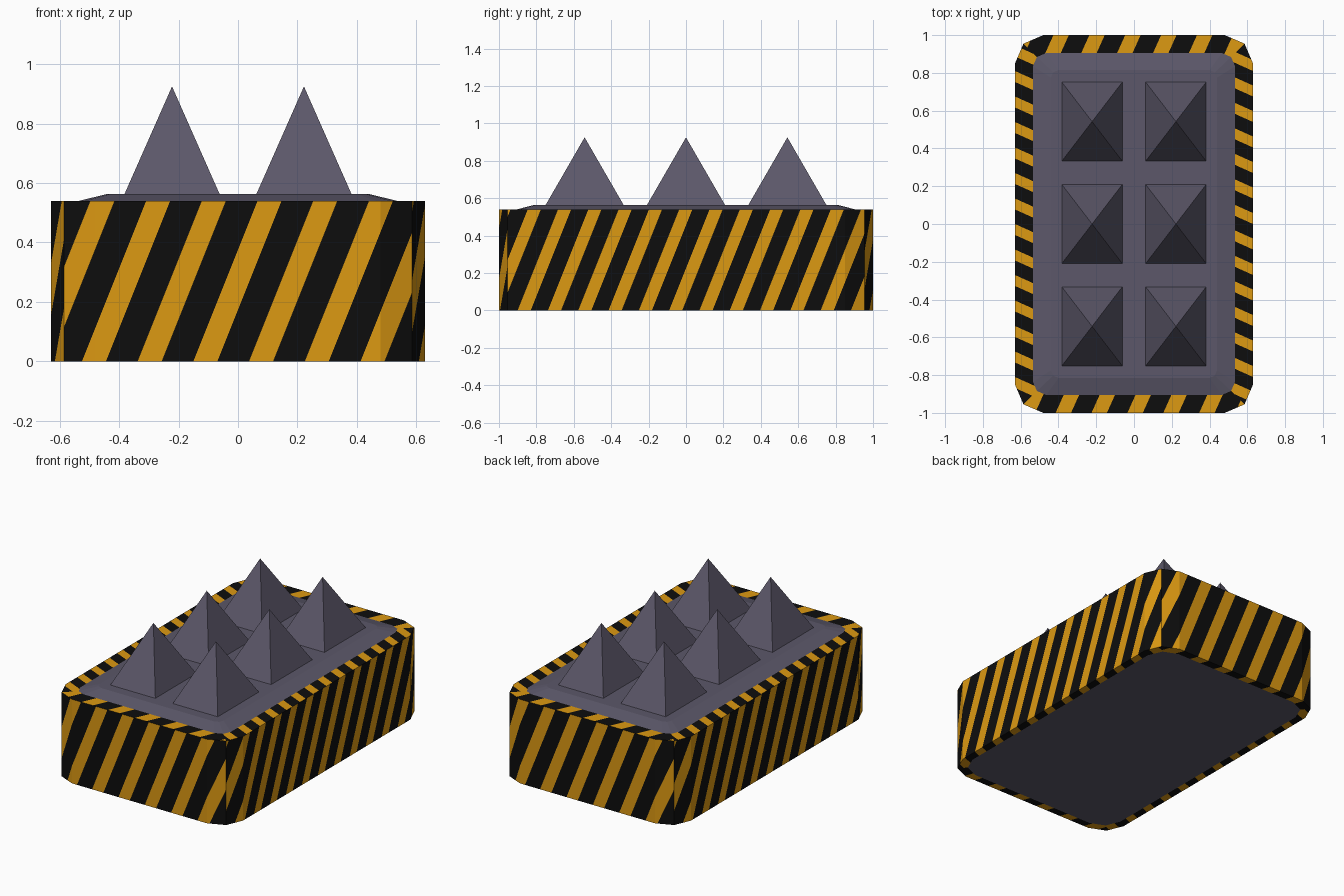
import bpy, bmesh, math
from mathutils import Vector, Matrix

if "Cube" in bpy.data.objects:
    bpy.data.objects.remove(bpy.data.objects["Cube"], do_unlink=True)


def material(name, color):
    m = bpy.data.materials.new(name)
    m.diffuse_color = (*color, 1)
    m.use_nodes = True
    for node in m.node_tree.nodes:
        if node.type == 'BSDF_PRINCIPLED':
            node.inputs["Base Color"].default_value = (*color, 1)
    return m


BLACK = material("hazard_black", (0.004, 0.004, 0.004))
AMBER = material("hazard_amber", (0.72, 0.32, 0.006))
METAL = material("purple_grey_metal", (0.106, 0.097, 0.142))


def finish(bm, name, mats):
    mesh = bpy.data.meshes.new(name)
    bm.to_mesh(mesh)
    bm.free()
    for m in mats:
        mesh.materials.append(m)
    obj = bpy.data.objects.new(name, mesh)
    bpy.context.collection.objects.link(obj)
    return obj


def outline(hx, hy, c, z):
    """Rounded rectangle, three points per corner, starting front left."""
    m = 0.3 * c
    pts = []
    for sx, sy in ((-1, -1), (1, -1), (1, 1), (-1, 1)):
        corner = [(sx * hx, sy * (hy - c)), (sx * (hx - m), sy * (hy - m)),
                  (sx * (hx - c), sy * hy)]
        pts += corner if sx * sy > 0 else corner[::-1]
    return [Vector((x, y, z)) for x, y in pts]


def ring(bm, lower, upper, segments):
    n = len(lower)
    for s in segments:
        i, j = s % n, (s + 1) % n
        bm.faces.new([bm.verts.new(p) for p in (lower[i], lower[j], upper[j], upper[i])])


def striped_band(total, lower, upper, side, right, rise, base, slope, period, start):
    """One side of a ring, cut along slanted stripe edges and coloured in turn."""
    bm = bmesh.new()
    ring(bm, lower, upper, range(3 * side + 1, 3 * side + 4))
    n = right - slope * rise
    start -= slope * base
    width = 0.43
    first = math.floor((-1.6 - start) / period)
    last = math.ceil((1.6 - start) / period)
    for k in range(first, last):
        for edge in (k, k + width):
            value = start + edge * period
            bmesh.ops.bisect_plane(bm, geom=bm.verts[:] + bm.edges[:] + bm.faces[:],
                                   plane_co=n * (value / n.length_squared), plane_no=n)
    for f in bm.faces:
        t = (n.dot(f.calc_center_median()) - start) / period
        f.material_index = 1 if t % 1 < width else 0
    part = bpy.data.meshes.new("band")
    bm.to_mesh(part)
    bm.free()
    total.from_mesh(part)
    bpy.data.meshes.remove(part)


# Striped casing: walls, top rim and underside rim
TOP = 0.54
under = outline(0.58, 0.95, 0.13, 0)
foot = outline(0.63, 1.0, 0.15, 0)
brim = outline(0.63, 1.0, 0.15, TOP)
lip = outline(0.535, 0.905, 0.07, TOP)
up = Vector((0, 0, 1))
casing = bmesh.new()
for side in range(4):
    out = Matrix.Rotation(side * math.pi / 2, 3, 'Z') @ Vector((0, -1, 0))
    right = up.cross(out)
    end = side % 2 == 0
    reach = 1.0 if end else 0.63
    period, start = (0.1875, -0.525) if end else (0.162, -0.9)
    rim_period, rim_start = (0.19, -0.035) if end else (0.135, 0)
    striped_band(casing, foot, brim, side, right, up, 0, 0.4, period, start)
    striped_band(casing, brim, lip, side, right, -out, -reach, 0.45, rim_period, rim_start)
    striped_band(casing, under, foot, side, right, out, reach, 0.4, period, start)
bmesh.ops.remove_doubles(casing, verts=casing.verts[:], dist=0.0001)
finish(casing, "striped_casing", [BLACK, AMBER])

# Raised deck with sloping border
DECK = 0.563
bm = bmesh.new()
crown = outline(0.44, 0.815, 0.04, DECK)
ring(bm, lip, crown, range(12))
bm.faces.new([bm.verts.new(p) for p in crown])
bmesh.ops.remove_doubles(bm, verts=bm.verts[:], dist=0.0001)
finish(bm, "deck_plate", [METAL])

# Underside panel
bm = bmesh.new()
bm.faces.new([bm.verts.new(p) for p in reversed(under)])
finish(bm, "base_panel", [METAL])

# Two rows of three pyramid spikes
HEIGHT = 0.362
for col, x in (("right", -0.222), ("left", 0.222)):
    for row, y in (("front", -0.542), ("middle", 0), ("back", 0.542)):
        bm = bmesh.new()
        bmesh.ops.create_cone(bm, cap_ends=False, segments=4, radius1=math.sqrt(2),
                              radius2=0, depth=HEIGHT,
                              matrix=Matrix.Rotation(math.pi / 4, 4, 'Z'))
        bmesh.ops.remove_doubles(bm, verts=bm.verts[:], dist=0.0001)
        bmesh.ops.scale(bm, vec=(0.16, 0.209, 1), verts=bm.verts[:])
        bmesh.ops.translate(bm, vec=(x, y, DECK + HEIGHT / 2), verts=bm.verts[:])
        finish(bm, f"spike_{row}_{col}", [METAL])
